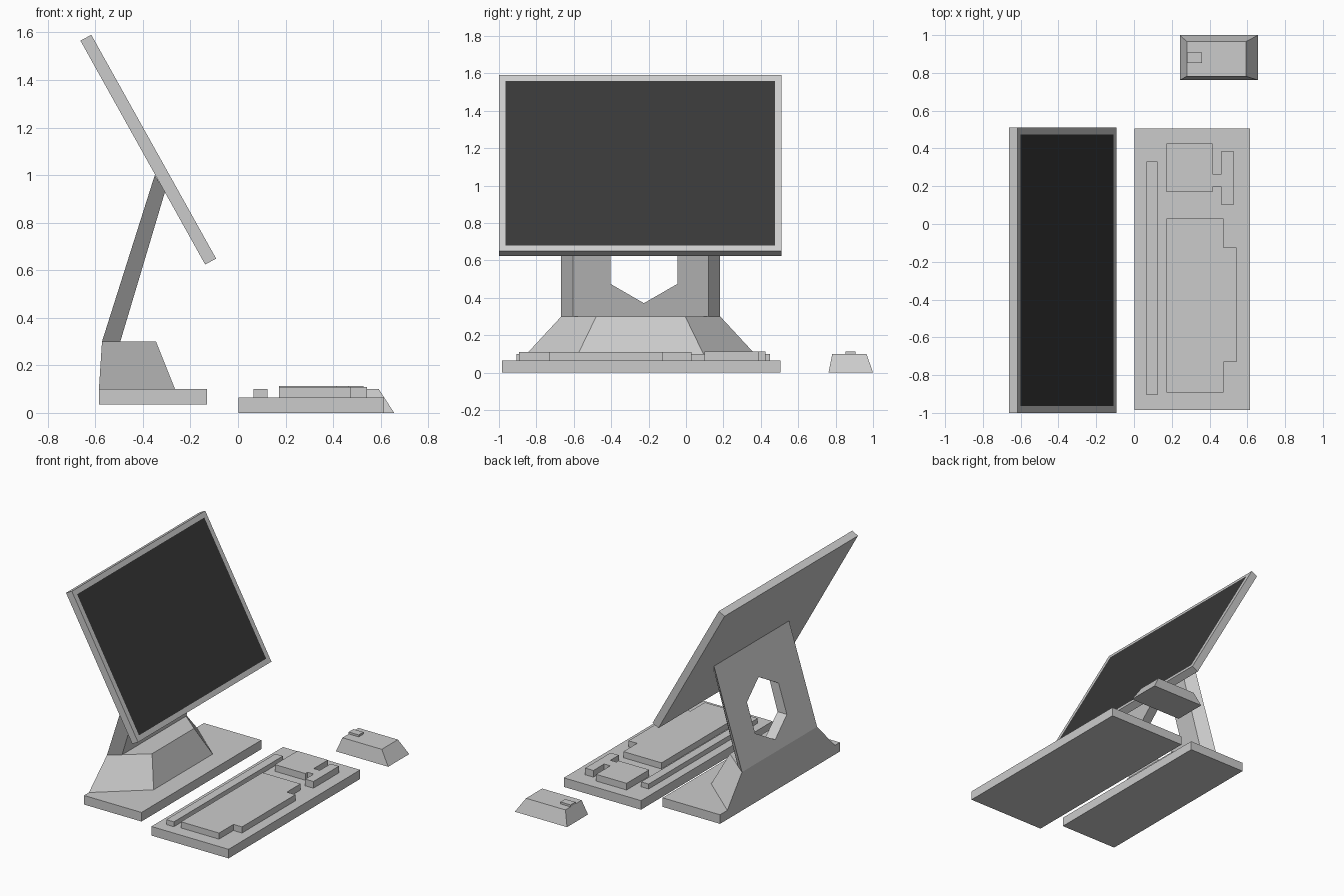
import bpy, bmesh, math

if "Cube" in bpy.data.objects:
    bpy.data.objects.remove(bpy.data.objects["Cube"])


def loft(name, ring_a, ring_b):
    """Solid between two matching closed rings of 3D points."""
    bm = bmesh.new()
    a = [bm.verts.new(p) for p in ring_a]
    b = [bm.verts.new(p) for p in ring_b]
    n = len(a)
    bm.faces.new(a[::-1])
    bm.faces.new(b)
    for i in range(n):
        j = (i + 1) % n
        bm.faces.new((a[i], a[j], b[j], b[i]))
    bmesh.ops.recalc_face_normals(bm, faces=bm.faces)
    mesh = bpy.data.meshes.new(name)
    bm.to_mesh(mesh)
    bm.free()
    obj = bpy.data.objects.new(name, mesh)
    bpy.context.collection.objects.link(obj)
    return obj


def plate(name, outline, z0, z1):
    """Flat plan outline (x, y) raised from z0 to z1."""
    return loft(name, [(x, y, z0) for x, y in outline], [(x, y, z1) for x, y in outline])


def rect(x0, x1, y0, y1):
    return [(x0, y0), (x1, y0), (x1, y1), (x0, y1)]


def at_z(outline, z):
    return [(x, y, z) for x, y in outline]


MID = -0.242  # centre line of the stand


def trapezoid(xb, xf, half_back, half_front):
    """Plan section, wide at the back (xb) and narrow at the front (xf)."""
    return [(xb, MID - half_back), (xf, MID - half_front),
            (xf, MID + half_front), (xb, MID + half_back)]


# Monitor: tilted slab with an inset dark screen on its front
profile = [(-0.663, 1.566), (-0.617, 1.59), (-0.092, 0.649), (-0.138, 0.624)]
monitor = loft("monitor", [(x, -1.0, z) for x, z in profile],
               [(x, 0.51, z) for x, z in profile])
dark = bpy.data.materials.new("screen_dark")
dark.diffuse_color = (0.04, 0.04, 0.04, 1)
dark.use_nodes = True
dark.node_tree.nodes["Principled BSDF"].inputs["Base Color"].default_value = dark.diffuse_color
monitor.data.materials.append(None)
monitor.data.materials.append(dark)
bm = bmesh.new()
bm.from_mesh(monitor.data)
front = max(bm.faces, key=lambda f: f.normal.x * f.calc_area())
bmesh.ops.inset_region(bm, faces=[front], thickness=0.05)
front.material_index = 1
bm.to_mesh(monitor.data)
bm.free()

# Stand: base plate, tapered foot, leaning arm
plate("base_plate", rect(-0.585, -0.13, -0.907, 0.45), 0.035, 0.1)
loft("stand_foot", at_z(trapezoid(-0.585, -0.265, 0.61, 0.335), 0.1),
     at_z(trapezoid(-0.572, -0.345, 0.425, 0.238), 0.3))
arm_top = [(x, y, 1.0 if x < -0.33 else 0.93)
           for x, y in trapezoid(-0.35, -0.307, 0.425, 0.363)]
arm = loft("stand_arm", at_z(trapezoid(-0.572, -0.495, 0.425, 0.363), 0.3), arm_top)

# Hexagonal cable hole through the arm
hexagon = [(-0.225 + 0.207 * math.sin(math.tau * i / 6),
            0.578 + 0.207 * math.cos(math.tau * i / 6)) for i in range(6)]
cutter = loft("hole_cutter", [(-0.8, y, z) for y, z in hexagon],
              [(0.0, y, z) for y, z in hexagon])
cutter.hide_render = True
cutter.display_type = 'WIRE'
hole = arm.modifiers.new("hole", 'BOOLEAN')
hole.operation = 'DIFFERENCE'
hole.solver = 'EXACT'
hole.object = cutter
# Bake the cut, then drop the cutter
bpy.context.view_layer.update()
evaluated = arm.evaluated_get(bpy.context.evaluated_depsgraph_get())
cut_mesh = bpy.data.meshes.new_from_object(evaluated)
arm.modifiers.clear()
arm.data = cut_mesh
bpy.data.objects.remove(cutter)

# Keyboard: body and raised key blocks
plate("keyboard_body", rect(0.003, 0.615, -0.985, 0.505), 0.0, 0.065)
plate("function_key_row", rect(0.065, 0.125, -0.905, 0.33), 0.065, 0.1)
plate("main_keys", [(0.173, 0.03), (0.173, -0.893), (0.475, -0.893), (0.475, -0.73),
                    (0.543, -0.73), (0.543, -0.125), (0.475, -0.125), (0.475, 0.03)],
      0.065, 0.109)
plate("side_keys", [(0.173, 0.425), (0.173, 0.17), (0.415, 0.17), (0.415, 0.195),
                    (0.463, 0.195), (0.463, 0.1), (0.528, 0.1), (0.528, 0.387),
                    (0.463, 0.387), (0.463, 0.265), (0.415, 0.265), (0.415, 0.425)],
      0.065, 0.113)

# Mouse: tapered block with a small wheel pad
loft("mouse_body", at_z(rect(0.243, 0.657, 0.762, 1.0), 0.0),
     at_z(rect(0.28, 0.592, 0.782, 0.965), 0.1))
plate("mouse_wheel", rect(0.28, 0.36, 0.853, 0.907), 0.1, 0.114)
